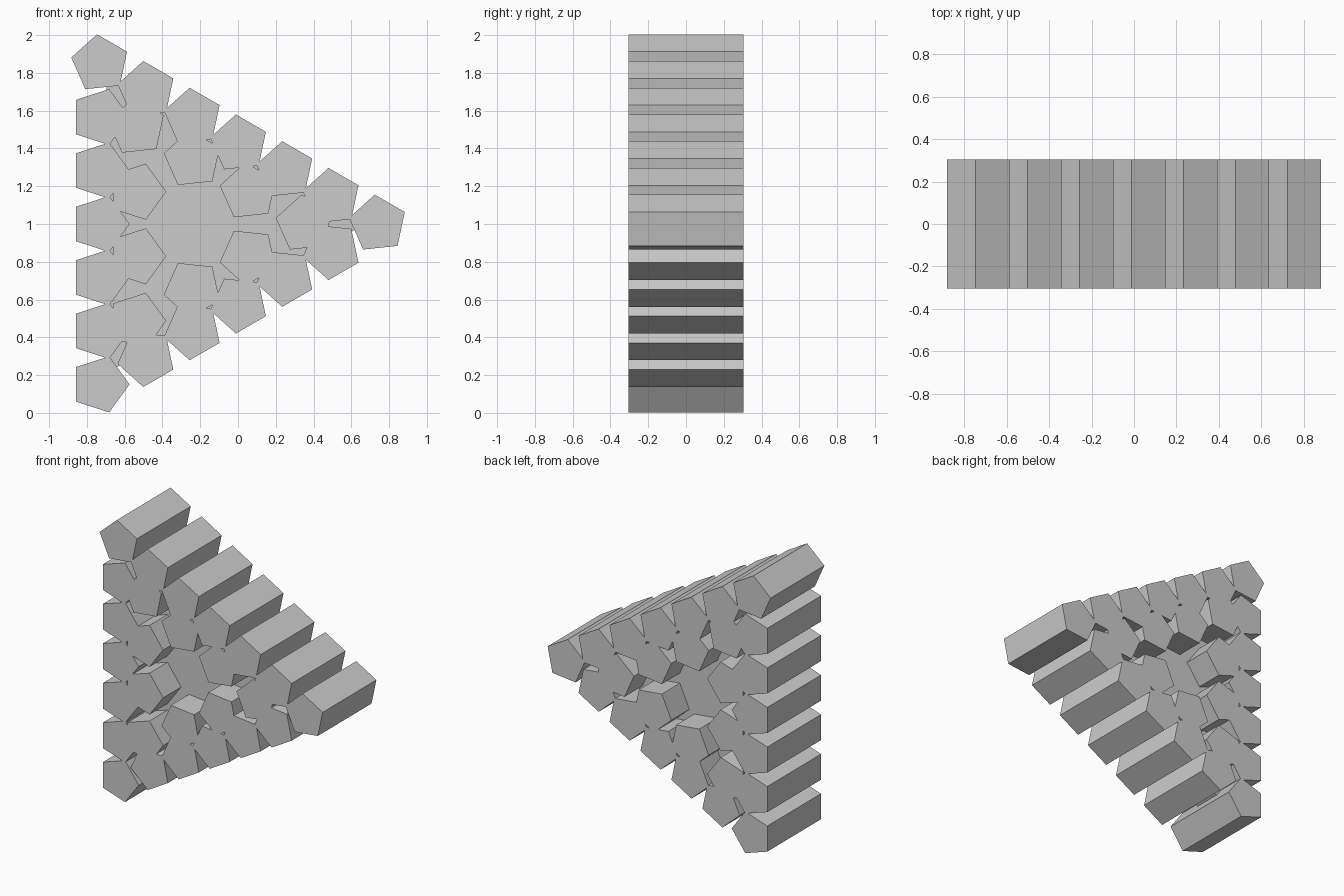
import bpy, bmesh
from math import sin, cos, radians, sqrt
from mathutils import Vector

if "Cube" in bpy.data.objects:
    bpy.data.objects.remove(bpy.data.objects["Cube"])

CX, CZ = -0.24, 1.0      # centre of the triangle in the front plane
R = 0.156                # pentagon radius
HALF = 0.304             # half depth of the pentagon prisms
WEB = 0.1                # half depth of the recessed web


def prism(name, x, z, radius, sides, angle, half):
    """Regular prism along y, first corner pointing at the given angle."""
    bm = bmesh.new()
    ring = []
    for i in range(sides):
        a = radians(angle + 360 * i / sides)
        ring.append(bm.verts.new((x + radius * cos(a), -half, z + radius * sin(a))))
    face = bm.faces.new(ring)
    out = bmesh.ops.extrude_face_region(bm, geom=[face])
    moved = [v for v in out["geom"] if isinstance(v, bmesh.types.BMVert)]
    bmesh.ops.translate(bm, verts=moved, vec=(0, 2 * half, 0))
    bmesh.ops.recalc_face_normals(bm, faces=bm.faces[:])
    me = bpy.data.meshes.new(name)
    bm.to_mesh(me)
    bm.free()
    ob = bpy.data.objects.new(name, me)
    bpy.context.collection.objects.link(ob)
    return ob


def pentagon_ring(name, count, spacing):
    """Triangle of pentagons whose flat side faces outward on each side."""
    reach = (count - 1) * spacing / sqrt(3)
    right = Vector((CX + reach, CZ))
    top = Vector((CX - reach / 2, CZ + reach * sqrt(3) / 2))
    low = Vector((CX - reach / 2, CZ - reach * sqrt(3) / 2))
    n = count - 1
    # start, end, inward angle, index range (corners are shared out once)
    sides = (("upper", top, right, 240, range(0, n + 1)),
             ("left", low, top, 0, range(0, n)),
             ("lower", low, right, 120, range(1, n)))
    for side, a, b, angle, steps in sides:
        for i in steps:
            p = a.lerp(b, i / n)
            prism(f"{name}_{side}_pentagon", p.x, p.y, R, 5, angle, HALF)


# Outer and inner rings of pentagon prisms
pentagon_ring("outer", 7, 0.283)
pentagon_ring("inner", 4, 0.342)

# Recessed triangular web joining the rings
prism("triangle_web", CX, CZ, 0.912, 3, 0, WEB)
